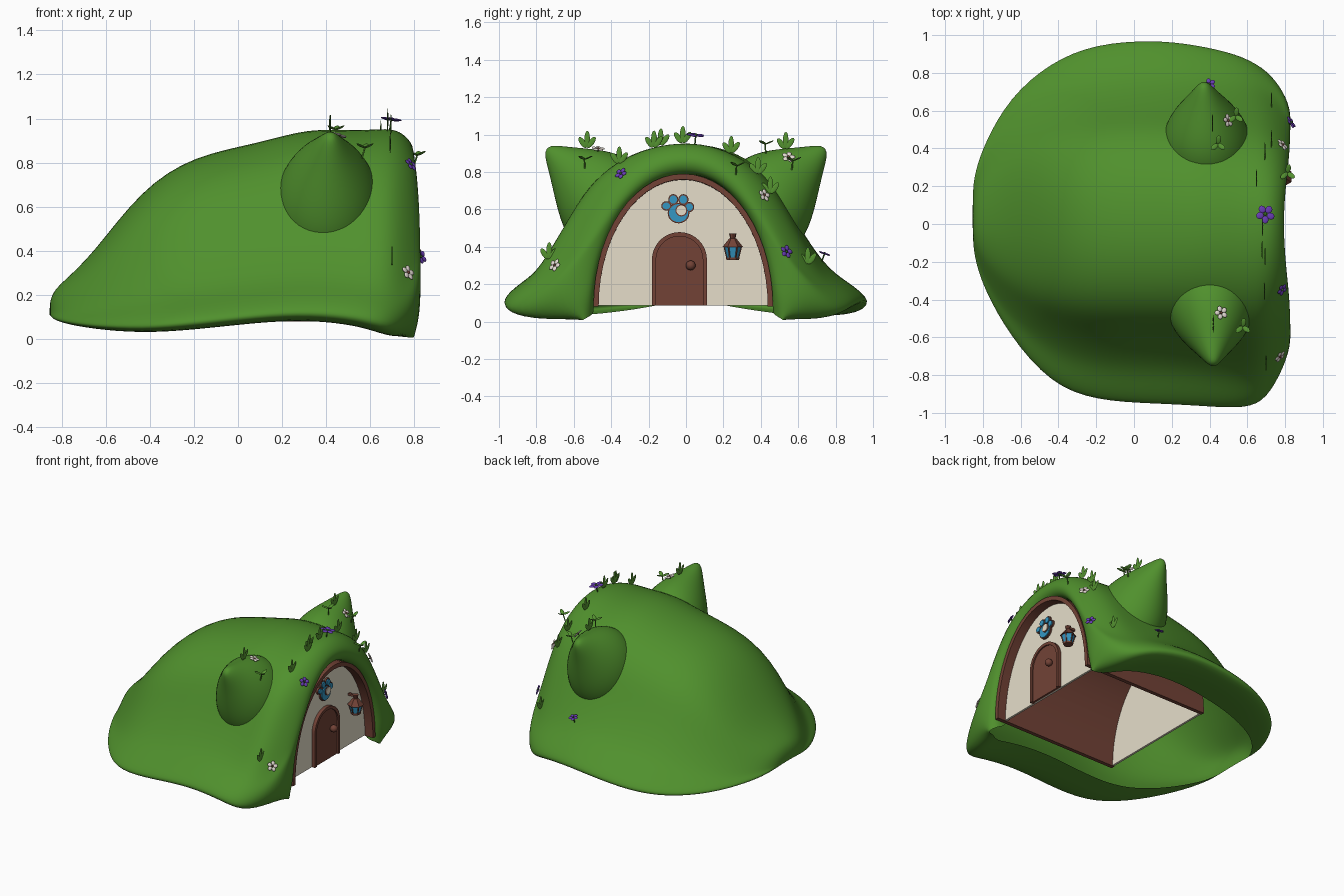
import bpy, bmesh, math
from math import sin, cos, pi, radians
from mathutils import Matrix, Vector
from mathutils.bvhtree import BVHTree

if "Cube" in bpy.data.objects:
    bpy.data.objects.remove(bpy.data.objects["Cube"])


def mat(name, r, g, b):
    m = bpy.data.materials.new(name)
    m.diffuse_color = (r, g, b, 1)
    m.use_nodes = True
    m.node_tree.nodes["Principled BSDF"].inputs["Base Color"].default_value = m.diffuse_color
    return m


GREEN = mat("hill green", .08, .28, .026)
LEAF = mat("leaf green", .09, .29, .03)
STEM = mat("stem green", .035, .13, .015)
BROWN = mat("wood brown", .17, .055, .037)
CREAM = mat("plaster cream", .79, .73, .59)
BLUE = mat("paw blue", .035, .31, .55)
PURPLE = mat("petal purple", .14, .045, .45)
WHITE = mat("petal white", .78, .72, .66)


def finish(name, bm, material, subsurf=0, angle=40):
    bmesh.ops.recalc_face_normals(bm, faces=bm.faces)
    me = bpy.data.meshes.new(name)
    bm.to_mesh(me)
    bm.free()
    me.materials.append(material)
    ob = bpy.data.objects.new(name, me)
    bpy.context.collection.objects.link(ob)
    if subsurf:
        mod = ob.modifiers.new("smooth", 'SUBSURF')
        mod.levels = mod.render_levels = subsurf
        for p in me.polygons:
            p.use_smooth = True
    else:
        bpy.ops.object.select_all(action='DESELECT')
        bpy.context.view_layer.objects.active = ob
        ob.select_set(True)
        bpy.ops.object.shade_smooth_by_angle(angle=radians(angle))
    return ob


def loft(name, rings, material, closed, caps=(), loop=False, subsurf=0):
    bm = bmesh.new()
    rows = [[bm.verts.new(p) for p in r] for r in rings]
    n = len(rows[0])
    pairs = list(zip(rows, rows[1:])) + ([(rows[-1], rows[0])] if loop else [])
    for a, b in pairs:
        for i in range(n if closed else n - 1):
            j = (i + 1) % n
            bm.faces.new((a[i], a[j], b[j], b[i]))
    for c in caps:
        bm.faces.new(rows[c])
    if loop and not closed:
        bm.faces.new([r[0] for r in rows])
        bm.faces.new([r[-1] for r in rows])
    return finish(name, bm, material, subsurf)


# Hill: cross sections along x with an inturned base lip, ending in an arched opening at +x
OUTER = [(.66, .01), (.86, -.005), (1, .02), (1.01, .075), (.965, .14), (.87, .225), (.78, .38),
         (.68, .555), (.56, .745), (.4, .885), (.2, .975), (0, 1)]
ARCH = [(cos(i * pi / 22), sin(i * pi / 22)) for i in range(12)]
STATIONS = [  # x, y min, y max, top, base, blend to arch
    (-.855, -.08, .18, .16, .11, 0), (-.84, -.2, .28, .215, .09, 0),
    (-.79, -.35, .43, .265, .07, 0), (-.66, -.6, .68, .385, .045, 0),
    (-.44, -.88, .89, .685, .025, 0), (-.2, -.97, .99, .84, .04, 0),
    (.1, -.985, 1.01, .895, .075, 0), (.32, -.995, .985, .965, .085, 0),
    (.55, -1.0, .92, .95, .06, 0), (.68, -.95, .83, .965, .01, 0),
    (.78, -.81, .74, .945, 0, .1), (.835, -.67, .63, .88, 0, .5),
    (.825, -.54, .51, .82, .02, .95), (.79, -.495, .465, .79, .04, 1),
    (.70, -.495, .465, .79, .06, 1)]


def section(x, lo, hi, top, base, t):
    half = [(a[0] * (1 - t) + b[0] * t, a[1] * (1 - t) + b[1] * t)
            for a, b in zip(OUTER, ARCH)]
    # slimmer flanks behind the front, fading out toward the opening
    slim = .085 * min(1, max(0, (.68 - x) / .2)) * min(1, max(0, (x + .8) / .3))

    def point(f, g, w):
        # the front face leans back at the crown and tucks in at the feet
        lean = (.035 * max(g, 0) ** 5 + .03 * max(0, 1 - 8 * g)) if .75 < x else 0
        flank = slim * sin(pi * g) ** .7 if 0 < g < 1 and f > 0 else 0
        return (x - lean, f * w * (1 - flank * 1.7), base + g * (top - base))
    return [point(f, g, lo) for f, g in half] + [point(f, g, hi) for f, g in half[-2::-1]]


hill = loft("hill", [section(*s) for s in STATIONS], GREEN, False, caps=(0,), subsurf=2)


# Pointed ears leaning outward on both sides
def ear(name, side, x0, tip_x):
    rings = []
    for y, z, r in [(.36, .56, .28), (.45, .64, .285), (.52, .71, .25), (.59, .78, .185),
                    (.66, .846, .11), (.715, .897, .057), (.745, .924, .02)]:
        k = max(0, (y - .45) / .3)
        cx = x0 + (tip_x - x0) * k
        rings.append([(cx + .86 * r * cos(a), side * (y - .6 * r * sin(a)), z + .8 * r * sin(a))
                      for a in [i * pi / 6 for i in range(12)]])
    return loft(name, rings, GREEN, True, caps=(0, -1), subsurf=2)


ears = [ear("left_ear", 1, .385, .37), ear("right_ear", -1, .405, .42)]


# Arched timber vault and plaster walls
def arch(x, c, w, z0, top, n=28, spring=None):
    s = z0 if spring is None else spring
    pts = [(x, c + w * cos(pi * i / n), s + (top - s) * sin(pi * i / n)) for i in range(n + 1)]
    return pts if spring is None else [(x, c + w, z0)] + pts + [(x, c - w, z0)]


def prism(name, pts, x0, x1, material):
    rings = [[(x, p[1], p[2]) for p in pts] for x in (x0, x1)]
    return loft(name, rings, material, True, caps=(0, 1))


C = -.015
loft("vault", [arch(.795, C, .48, .08, .79), arch(.795, C, .452, .08, .76),
               arch(-.22, C, .452, .08, .73), arch(-.22, C, .48, .08, .76)],
     BROWN, False, loop=True)
prism("front_wall", arch(0, C, .46, .085, .765), .715, .73, CREAM)
prism("back_wall", arch(0, C, .46, .085, .735), -.22, -.205, CREAM)

# Door with raised surround and knob
prism("door", arch(0, -.035, .135, .085, .465, 20, .33), .725, .745, BROWN)
loft("door_surround", [arch(x, -.035, w, .085, t, 20, .33) for x, w, t in
                       [(.755, .147, .478), (.755, .125, .456), (.725, .125, .456), (.725, .147, .478)]],
     BROWN, False, loop=True)
bm = bmesh.new()
bmesh.ops.create_uvsphere(bm, u_segments=16, v_segments=10, radius=.026,
                          matrix=Matrix.Translation((.765, .025, .30)))
finish("door_knob", bm, BROWN)


# Paw plaque: brown backing discs with blue faces
def disc(name, y, z, ry, rz, x1, material):
    pts = [(0, y + ry * cos(i * pi / 12), z + rz * sin(i * pi / 12)) for i in range(24)]
    prism(name, pts, .725, x1, material)


for i, (y, z, ry, rz) in enumerate([(-.04, .58, .058, .055), (-.105, .618, .027, .025),
                                    (-.068, .652, .027, .029), (-.014, .652, .027, .029),
                                    (.017, .612, .027, .027)]):
    disc(f"paw_rim_{i}", y, z, ry, rz, .742, BROWN)
    disc(f"paw_pad_{i}", y, z, ry - .007, rz - .007, .75, BLUE)
disc("paw_spot_rim", -.025, .594, .032, .032, .754, BROWN)
disc("paw_spot", -.025, .594, .026, .026, .758, CREAM)


# Hanging lantern
def cone(bm, x, y, z0, z1, r0, r1, seg=6):
    bmesh.ops.create_cone(bm, cap_ends=True, segments=seg, radius1=r0, radius2=r1, depth=z1 - z0,
                          matrix=Matrix.Translation((x, y, (z0 + z1) / 2)))


LX, LY = .785, .25
bm = bmesh.new()
cone(bm, LX, LY, .342, .4, .032, .046)
finish("lantern_glass", bm, BLUE, angle=20)
bm = bmesh.new()
cone(bm, LX, LY, .33, .343, .034, .036)
cone(bm, LX, LY, .398, .445, .056, .018)
cone(bm, LX, LY, .445, .47, .014, .02, 8)
for i in range(6):
    a = i * pi / 3 + pi / 6
    rot = Matrix.Translation((LX + .038 * cos(a), LY + .038 * sin(a), .37)) @ \
        Matrix.Rotation(a, 4, 'Z') @ Matrix.Rotation(.24, 4, 'Y')
    bmesh.ops.create_cube(bm, size=1, matrix=rot @ Matrix.Diagonal((.008, .007, .062, 1)))
bmesh.ops.create_cube(bm, size=1, matrix=Matrix.Translation((.75, LY, .46)) @
                      Matrix.Diagonal((.08, .016, .016, 1)))
finish("lantern_frame", bm, BROWN, angle=20)

# Plants are snapped onto the hill and ears
deps = bpy.context.evaluated_depsgraph_get()
trees = [BVHTree.FromObject(o, deps) for o in [hill] + ears]


def snap(p):
    hits = [t.find_nearest(Vector(p)) for t in trees]
    return min(hits, key=lambda h: h[3])[:2]


def blob(bm, m, sx, sy, sz):
    bmesh.ops.create_uvsphere(bm, u_segments=10, v_segments=6, radius=1,
                              matrix=m @ Matrix.Diagonal((sx, sy, sz, 1)))


def stem(bm, p, q):
    d = q - p
    m = Matrix.Translation((p + q) / 2) @ d.to_track_quat('Z', 'Y').to_matrix().to_4x4()
    bmesh.ops.create_cone(bm, cap_ends=True, segments=6, radius1=.004, radius2=.004,
                          depth=d.length, matrix=m)


stems, leaves, purple, white, hearts, cores = [bmesh.new() for _ in range(6)]


def flower(bm, centre, p, r, lift=.015, up=None):
    loc, nrm = snap(p)
    d = Vector(up).normalized() if up else nrm
    head = loc + d * lift
    stem(stems, loc - d * .01, head)
    m = Matrix.Translation(head) @ d.to_track_quat('Z', 'Y').to_matrix().to_4x4()
    for k in range(5):
        blob(bm, m @ Matrix.Rotation(k * 2 * pi / 5, 4, 'Z') @ Matrix.Translation((r * .6, 0, 0)),
             r * .42, r * .37, .005)
    blob(centre, m, r * .2, r * .2, .008)


flower(purple, hearts, (.69, .05, .97), .05, .05, (.15, .1, 1))
flower(purple, hearts, (.82, -.37, .82), .034)
flower(purple, hearts, (.82, .53, .37), .036)
flower(purple, hearts, (.41, .8, .38), .032, .045, (0, .35, 1))
for p in [(.77, -.7, .3), (.81, .44, .69), (.51, .55, .89), (.46, -.47, .92)]:
    flower(white, cores, p, .036)

# Upright grass tufts
for p in [(.42, -.53, .93), (.42, .53, .93), (.65, .25, .92), (.7, -.18, .95), (.68, -.14, .95),
          (.68, -.02, .96), (.7, -.38, .87), (.72, .45, .85), (.8, .55, .75), (.76, .7, .33),
          (.72, -.77, .35)]:
    loc, _ = snap(p)
    for a, s in ((-36, .036), (-2, .045), (34, .034)):
        m = Matrix.Translation(loc) @ Matrix.Rotation(radians(a), 4, 'X') @ \
            Matrix.Translation((0, 0, s + .006))
        blob(leaves, m, .003, .015, s)

# Leafy sprouts
for p in [(.45, .42, .93), (.81, .27, .79), (.6, -.55, .84), (.56, .58, .83)]:
    loc, nrm = snap(p)
    top = loc + (nrm * .4 + Vector((0, 0, 1))).normalized() * .05
    stem(leaves, loc, top)
    for a in (80, 220, 325):
        m = Matrix.Translation(top) @ Matrix.Rotation(radians(a), 4, 'Z') @ \
            Matrix.Rotation(-.4, 4, 'Y') @ Matrix.Translation((.024, 0, 0))
        blob(leaves, m, .026, .014, .004)

for name, bm, m in [("plant_stems", stems, STEM), ("leaves", leaves, LEAF),
                    ("purple_petals", purple, PURPLE), ("white_petals", white, WHITE),
                    ("purple_flower_centres", hearts, STEM), ("white_flower_centres", cores, BROWN)]:
    finish(name, bm, m, angle=60)
